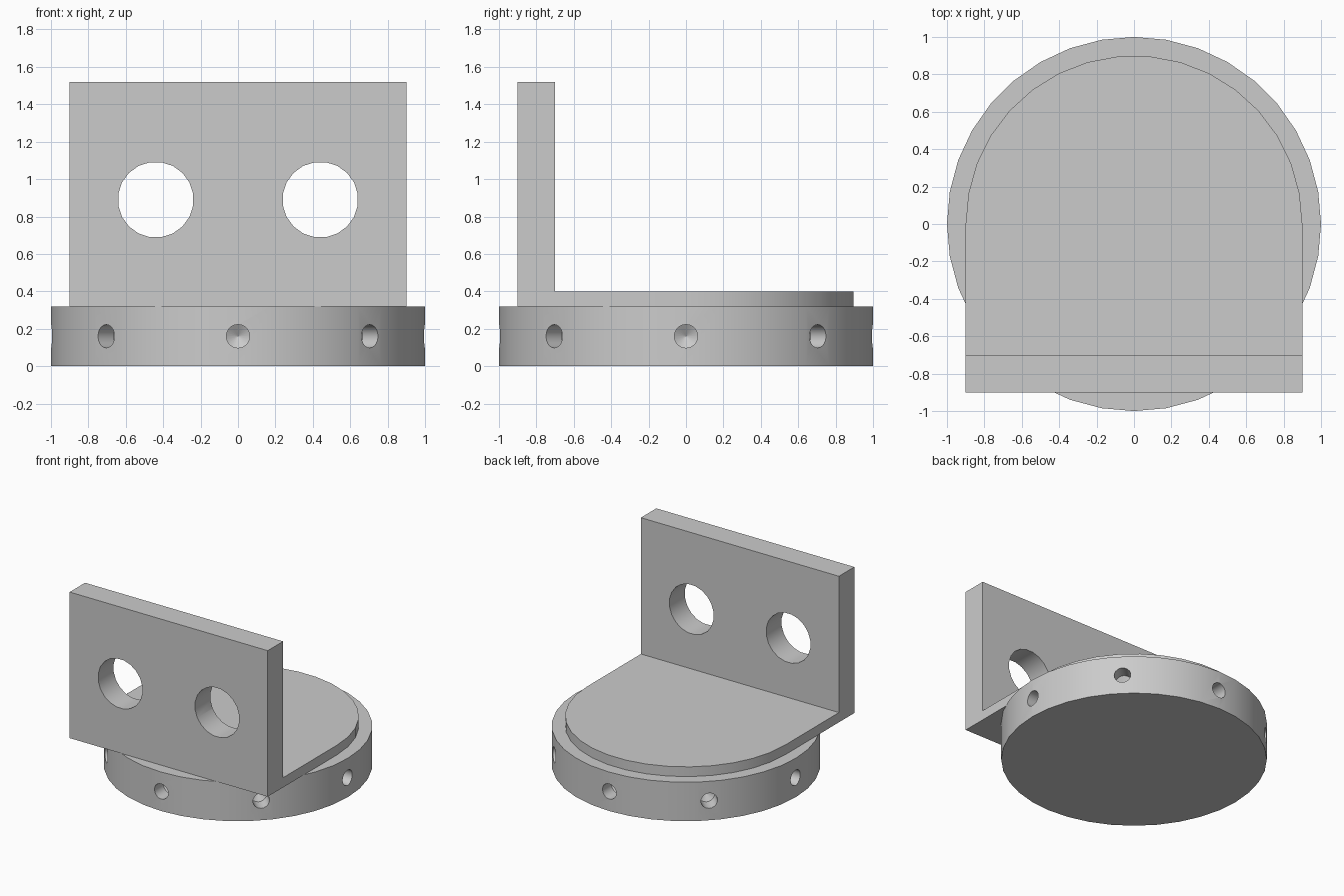
import bpy, bmesh
from math import pi, sin, cos, radians
from mathutils import Matrix, Vector

cube = bpy.data.objects.get("Cube")
if cube:
    bpy.data.objects.remove(cube, do_unlink=True)

grey = bpy.data.materials.new("light grey")
grey.use_nodes = True
grey.diffuse_color = (0.6, 0.6, 0.6, 1)
grey.node_tree.nodes["Principled BSDF"].inputs["Base Color"].default_value = grey.diffuse_color


def make_object(name, bm):
    bmesh.ops.recalc_face_normals(bm, faces=bm.faces)
    mesh = bpy.data.meshes.new(name)
    bm.to_mesh(mesh)
    bm.free()
    mesh.materials.append(grey)
    obj = bpy.data.objects.new(name, mesh)
    bpy.context.collection.objects.link(obj)
    return obj


def loft(bm, rings):
    """Closed solid through a list of rings with equal point counts."""
    loops = [[bm.verts.new(p) for p in ring] for ring in rings]
    for a, b in zip(loops, loops[1:]):
        for i in range(len(a)):
            j = (i + 1) % len(a)
            bm.faces.new((a[i], a[j], b[j], b[i]))
    bm.faces.new(loops[0])
    bm.faces.new(loops[-1])


def prism(name, outline, z0, z1):
    bm = bmesh.new()
    loft(bm, [[(x, y, z) for x, y in outline] for z in (z0, z1)])
    return make_object(name, bm)


def circle(radius, sides, turn=0):
    return [(radius * cos(turn + 2 * pi * i / sides), radius * sin(turn + 2 * pi * i / sides))
            for i in range(sides)]


def apply_boolean(obj, tool, operation):
    mod = obj.modifiers.new(operation.title(), "BOOLEAN")
    mod.operation, mod.solver, mod.object = operation, "EXACT", tool
    bpy.context.view_layer.objects.active = obj
    bpy.ops.object.modifier_apply(modifier=mod.name)
    bpy.data.objects.remove(tool, do_unlink=True)


# Round base with eight blind drilled holes around its rim
base = prism("round_base", circle(1, 36), 0, 0.32)
bm = bmesh.new()
for k in range(8):
    spin = Matrix.Rotation(k * pi / 4, 3, "Z")
    rings = [[spin @ Vector((depth, y, 0.16 + z)) for y, z in circle(r, 20)]
             for depth, r in ((1.1, 0.0625), (0.88, 0.0625), (0.842, 0.001))]
    loft(bm, rings)
drills = make_object("rim_hole_cutter", bm)
drills.hide_render = True
apply_boolean(base, drills, "DIFFERENCE")

# Bracket: rounded floor plate joined to an upright wall
arc = [(0.9 * cos(pi * i / 17), 0.9 * sin(pi * i / 17)) for i in range(18)]
bracket = prism("angle_bracket", arc + [(-0.9, -0.8), (0.9, -0.8)], 0.32, 0.4)
wall = prism("wall", [(-0.9, -0.9), (0.9, -0.9), (0.9, -0.7), (-0.9, -0.7)], 0.32, 1.52)
apply_boolean(bracket, wall, "UNION")

# Two round through holes in the wall
bm = bmesh.new()
for side in (-1, 1):
    loft(bm, [[(side * 0.44 + x, y, 0.89 + z) for x, z in circle(0.2025, 20, radians(9))]
              for y in (-1, -0.6)])
punch = make_object("wall_hole_cutter", bm)
punch.hide_render = True
apply_boolean(bracket, punch, "DIFFERENCE")

# Smooth the round sides, keep the edges sharp
for obj in (base, bracket):
    bpy.ops.object.select_all(action="DESELECT")
    obj.select_set(True)
    bpy.context.view_layer.objects.active = obj
    bpy.ops.object.shade_smooth_by_angle(angle=radians(30))
